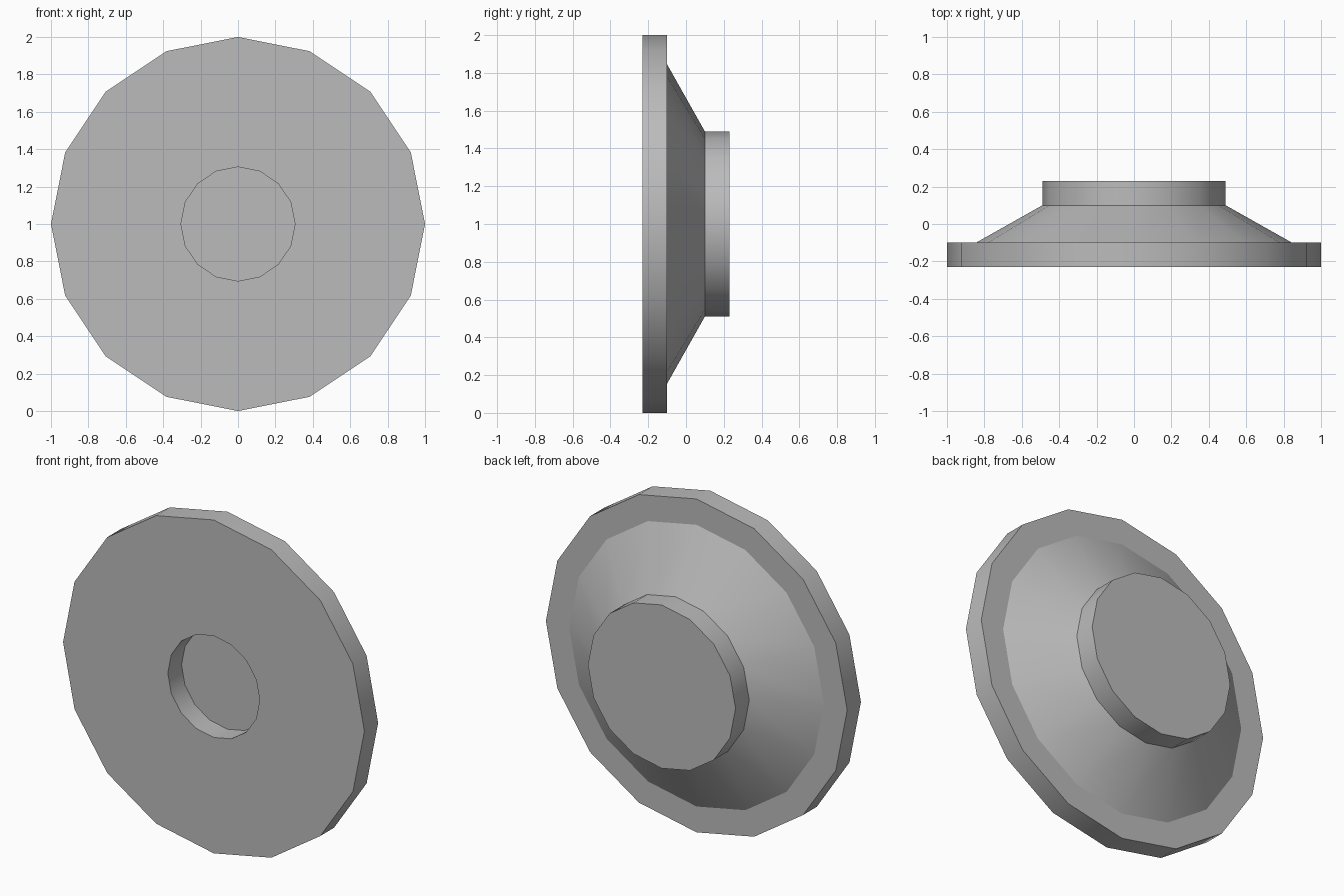
import bpy, bmesh, math

if "Cube" in bpy.data.objects:
    bpy.data.objects.remove(bpy.data.objects["Cube"])

SIDES = 16
CENTRE_Z = 1.0


def lathe(name, profile, material):
    """Spin a (radius, y) profile around the y axis, poles become cap faces."""
    bm = bmesh.new()
    rings = []
    for r, y in profile:
        rings.append([bm.verts.new((r * math.sin(2 * math.pi * i / SIDES), y,
                                    CENTRE_Z + r * math.cos(2 * math.pi * i / SIDES)))
                      for i in range(SIDES)])
    for a, b in zip(rings, rings[1:]):
        for i in range(SIDES):
            j = (i + 1) % SIDES
            bm.faces.new((a[i], a[j], b[j], b[i]))
    bm.faces.new(rings[0])
    bm.faces.new(rings[-1])
    bmesh.ops.recalc_face_normals(bm, faces=bm.faces)
    mesh = bpy.data.meshes.new(name)
    bm.to_mesh(mesh)
    bm.free()
    mesh.materials.append(material)
    obj = bpy.data.objects.new(name, mesh)
    bpy.context.collection.objects.link(obj)
    # facets of the round walls blend, profile corners stay sharp
    bpy.ops.object.select_all(action='DESELECT')
    obj.select_set(True)
    bpy.context.view_layer.objects.active = obj
    bpy.ops.object.shade_smooth_by_angle(angle=math.radians(25))
    return obj


grey = bpy.data.materials.new("plain grey")
grey.diffuse_color = (0.5, 0.5, 0.5, 1)
grey.use_nodes = True
grey.node_tree.nodes["Principled BSDF"].inputs["Base Color"].default_value = grey.diffuse_color

# recess floor, recess wall, front disc, rim, back ledge, cone, hub
lathe("flanged_hub", [
    (0.305, -0.10), (0.305, -0.23),
    (1.0, -0.23), (1.0, -0.10),
    (0.845, -0.10), (0.49, 0.10),
    (0.49, 0.23),
], grey)
